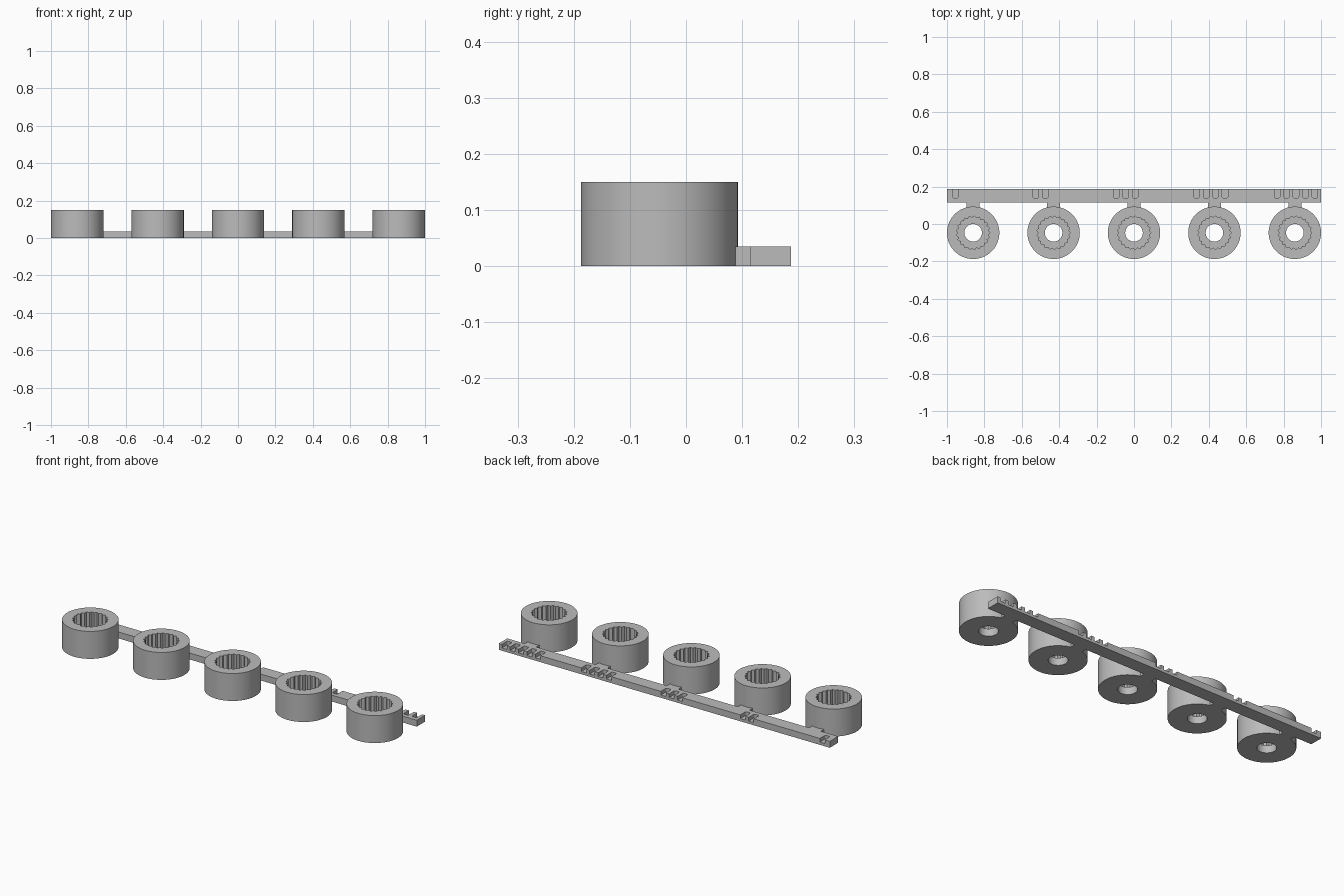
import bpy, bmesh, math

cube = bpy.data.objects.get("Cube")
if cube:
    bpy.data.objects.remove(cube, do_unlink=True)

grey = bpy.data.materials.new("plain grey")
grey.use_nodes = True
grey.diffuse_color = (0.5, 0.5, 0.5, 1)
grey.node_tree.nodes["Principled BSDF"].inputs["Base Color"].default_value = (0.5, 0.5, 0.5, 1)

PITCH = 0.43        # distance between sockets
RING_Y = -0.047
TEETH = 21
BAR_TOP = 0.035


def finish(bm, name):
    bmesh.ops.recalc_face_normals(bm, faces=bm.faces)
    mesh = bpy.data.meshes.new(name)
    bm.to_mesh(mesh)
    bm.free()
    mesh.materials.append(grey)
    obj = bpy.data.objects.new(name, mesh)
    bpy.context.collection.objects.link(obj)
    return obj


def add_box(bm, x0, x1, y0, y1, z0, z1):
    verts = bmesh.ops.create_cube(bm, size=1)["verts"]
    for v in verts:
        v.co.x = x0 if v.co.x < 0 else x1
        v.co.y = y0 if v.co.y < 0 else y1
        v.co.z = z0 if v.co.z < 0 else z1
    return verts


def activate(obj):
    bpy.ops.object.select_all(action="DESELECT")
    obj.select_set(True)
    bpy.context.view_layer.objects.active = obj


# Splined socket: a closed lathe profile whose inner wall is toothed
def make_socket(name, x):
    bm = bmesh.new()
    count = TEETH * 4
    # radius, height, tooth depth
    profile = [(0.14, 0, 0), (0.14, 0.15, 0), (0.085, 0.15, 0.005),
               (0.085, 0.04, 0.005), (0.047, 0.04, 0), (0.047, 0, 0)]
    loops = []
    for radius, z, tooth in profile:
        loop = []
        for i in range(count):
            a = math.tau * i / count
            r = radius + tooth * math.cos(TEETH * a)
            loop.append(bm.verts.new((x + r * math.cos(a), RING_Y + r * math.sin(a), z)))
        loops.append(loop)
    for k, loop in enumerate(loops):
        nxt = loops[(k + 1) % len(loops)]
        for i in range(count):
            j = (i + 1) % count
            bm.faces.new((loop[i], loop[j], nxt[j], nxt[i]))
    obj = finish(bm, name)
    activate(obj)
    bpy.ops.object.shade_smooth_by_angle(angle=math.radians(25))


# Sockets and the tabs that join them to the bar
for k in range(5):
    x = (k - 2) * PITCH
    make_socket(f"socket_{k + 1}", x)
    bm = bmesh.new()
    add_box(bm, x - 0.035, x + 0.035, 0.07, 0.115, 0, BAR_TOP)
    finish(bm, f"tab_{k + 1}")

# Carrier bar
bm = bmesh.new()
add_box(bm, -1, 1, 0.115, 0.187, 0, BAR_TOP)
bar = finish(bm, "carrier_bar")

# Counting notches: one to five, open at the back edge
bm = bmesh.new()
for k in range(5):
    for n in range(k + 1):
        x = -0.955 + PITCH * k + 0.0505 * n
        verts = add_box(bm, x - 0.015, x + 0.015, 0.139, 0.21, 0.015, 0.06)
        edges = {e for v in verts for e in v.link_edges
                 if all(w.co.y < 0.15 for w in e.verts)
                 and abs(e.verts[0].co.z - e.verts[1].co.z) > 0.01}
        bmesh.ops.bevel(bm, geom=list(edges), offset=0.008, segments=4,
                        profile=0.5, affect="EDGES")
cutter = finish(bm, "notch_cutter")
cutter.hide_render = True

mod = bar.modifiers.new("notches", "BOOLEAN")
mod.operation = "DIFFERENCE"
mod.solver = "EXACT"
mod.object = cutter
activate(bar)
bpy.ops.object.modifier_apply(modifier=mod.name)
bpy.data.objects.remove(cutter, do_unlink=True)
